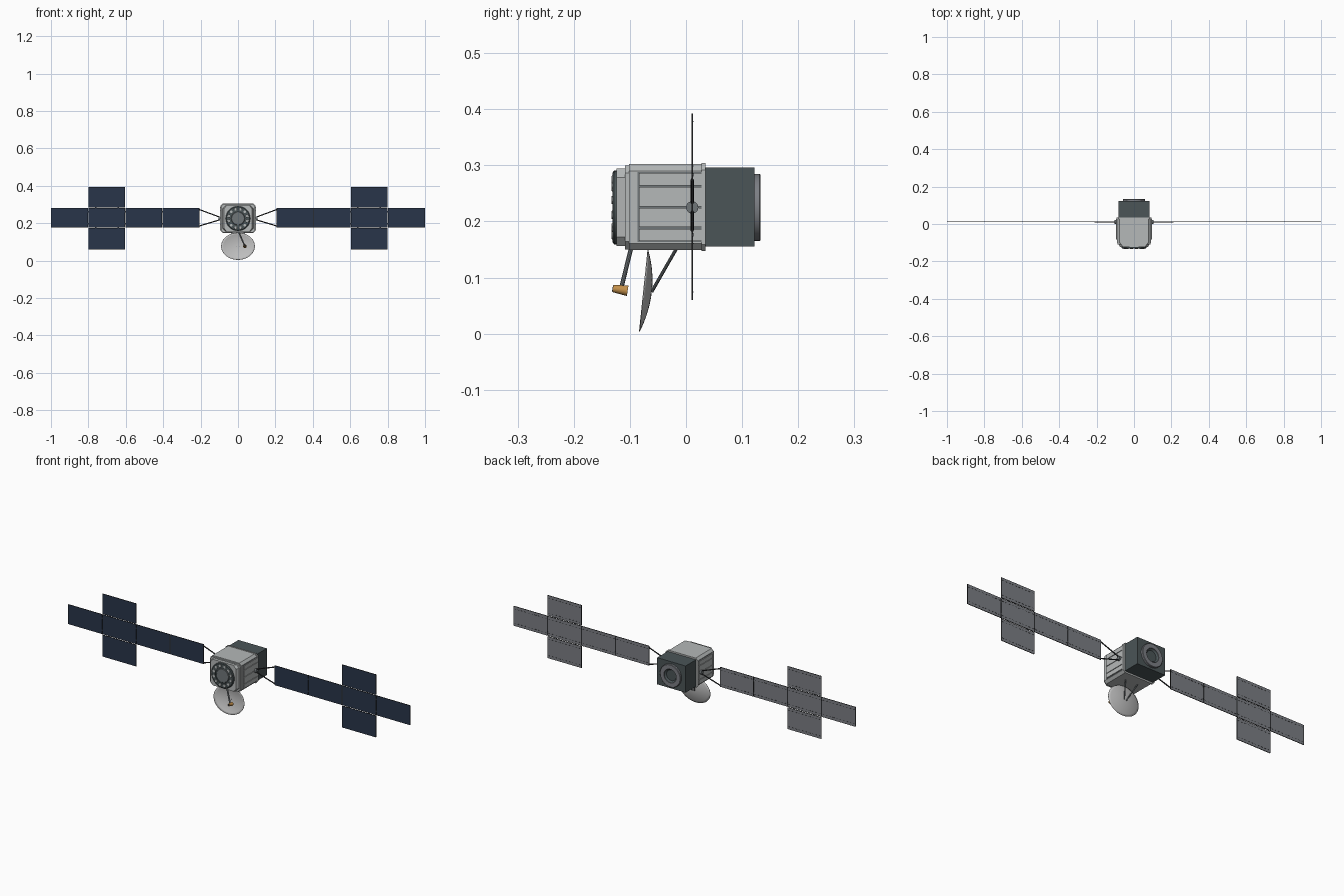
import bpy, bmesh, math
from mathutils import Vector, Matrix

cube = bpy.data.objects.get("Cube")
if cube:
    bpy.data.objects.remove(cube, do_unlink=True)


def material(name, r, g, b):
    m = bpy.data.materials.new(name)
    m.use_nodes = True
    m.diffuse_color = (r, g, b, 1)
    bsdf = next(n for n in m.node_tree.nodes if n.type == 'BSDF_PRINCIPLED')
    bsdf.inputs["Base Color"].default_value = (r, g, b, 1)
    return m


LIGHT = material("light_grey", 0.46, 0.48, 0.48)
DARK = material("dark_slate", 0.07, 0.09, 0.095)
NAVY = material("solar_navy", 0.022, 0.036, 0.068)
BACK = material("panel_back_grey", 0.2, 0.21, 0.23)
BLACK = material("near_black", 0.025, 0.027, 0.03)
MID = material("mid_grey", 0.16, 0.18, 0.19)
WHITE = material("dish_grey", 0.52, 0.52, 0.52)
GOLD = material("gold", 0.55, 0.28, 0.07)
CZ = 0.225          # height of the body axis
PY = 0.011          # depth of the solar wings


def finish(name, bm, *mats, smooth=False):
    me = bpy.data.meshes.new(name)
    bm.to_mesh(me)
    bm.free()
    ob = bpy.data.objects.new(name, me)
    bpy.context.collection.objects.link(ob)
    for m in mats:
        me.materials.append(m)
    if smooth:
        bpy.ops.object.select_all(action='DESELECT')
        ob.select_set(True)
        bpy.context.view_layer.objects.active = ob
        bpy.ops.object.shade_smooth_by_angle(angle=math.radians(35))
    return ob


def add_box(bm, lo, hi):
    lo, hi = Vector(lo), Vector(hi)
    mat = Matrix.Translation((lo + hi) / 2) @ Matrix.Diagonal((*(hi - lo), 1))
    return bmesh.ops.create_cube(bm, size=1, matrix=mat)["verts"]


def box(name, lo, hi, mat, bevel=0):
    bm = bmesh.new()
    add_box(bm, lo, hi)
    if bevel:
        edges = [e for e in bm.edges if abs((e.verts[0].co - e.verts[1].co).y) > 1e-4]
        bmesh.ops.bevel(bm, geom=edges, offset=bevel, segments=1, affect='EDGES')
    return finish(name, bm, mat)


def rod(name, a, b, r1, mat, r2=None, sides=10):
    a, b = Vector(a), Vector(b)
    d = b - a
    bm = bmesh.new()
    m = Matrix.Translation((a + b) / 2) @ d.to_track_quat('Z', 'Y').to_matrix().to_4x4()
    bmesh.ops.create_cone(bm, cap_ends=True, segments=sides, radius1=r1,
                          radius2=r1 if r2 is None else r2, depth=d.length, matrix=m)
    return finish(name, bm, mat, smooth=True)


def lathe(name, profile, mat, sides=32):
    """Revolve (radius, y) points around the body axis."""
    bm = bmesh.new()
    vs = [bm.verts.new((r, y, CZ)) for r, y in profile]
    es = [bm.edges.new(p) for p in zip(vs, vs[1:])]
    bmesh.ops.spin(bm, geom=vs + es, cent=(0, 0, CZ), axis=(0, 1, 0),
                   angle=math.tau, steps=sides, use_duplicate=False)
    bmesh.ops.remove_doubles(bm, verts=bm.verts, dist=1e-5)
    bmesh.ops.recalc_face_normals(bm, faces=bm.faces)
    return finish(name, bm, mat, smooth=True)


# Body: main box, stepped tapering nose, rear flange and service module
box("main_body", (-0.09, -0.102, 0.149), (0.09, 0.03, 0.302), LIGHT, 0.012)
box("nose_collar", (-0.087, -0.109, 0.15), (0.087, -0.1, 0.3), LIGHT, 0.014)
bm = bmesh.new()
add_box(bm, (-0.083, -0.124, 0.156), (0.083, -0.108, 0.294))
bmesh.ops.bevel(bm, geom=[e for e in bm.edges if abs((e.verts[0].co - e.verts[1].co).y) > 1e-4],
                offset=0.016, segments=1, affect='EDGES')
for v in bm.verts:
    if v.co.y < -0.12:
        v.co.x *= 0.9
finish("nose_plate", bm, LIGHT)
box("rear_flange", (-0.094, 0.028, 0.147), (0.094, 0.035, 0.304), LIGHT, 0.012)
box("service_module", (-0.083, 0.033, 0.155), (0.083, 0.122, 0.296), DARK)

# Front docking ring with a circle of round fittings
lathe("front_ring", [(0, -0.126), (0.042, -0.126), (0.042, -0.131), (0.062, -0.131),
                     (0.066, -0.128), (0.066, -0.122)], DARK)
lathe("front_hub", [(0, -0.129), (0.034, -0.129), (0.037, -0.125)], MID)
for i in range(12):
    a = math.tau * (i + 0.5) / 12
    x, z = 0.051 * math.cos(a), CZ + 0.051 * math.sin(a)
    rod("front_fitting", (x, -0.129, z), (x, -0.1325, z), 0.0085, LIGHT, 0.007, 12)

# Rear engine ring
lathe("rear_ring", [(0.036, 0.12), (0.036, 0.133), (0.058, 0.133), (0.06, 0.131),
                    (0.06, 0.12)], BACK)
lathe("rear_nozzle", [(0, 0.123), (0.028, 0.123), (0.037, 0.131)], DARK)

# Slatted side panels, wing pivots and yokes
for s in (-1, 1):
    x0, x1 = sorted((s * 0.088, s * 0.0915))
    box("side_backing", (x0, -0.086, 0.163), (x1, 0.029, 0.288), MID)
    x0, x1 = sorted((s * 0.089, s * 0.095))
    for z0, z1 in ((0.165, 0.187), (0.19, 0.224), (0.227, 0.261), (0.264, 0.286)):
        box("side_slat", (x0, -0.084, z0), (x1, 0.028, z1), LIGHT)
    rod("wing_pivot", (s * 0.088, PY, CZ), (s * 0.104, PY, CZ), 0.011, MID, sides=20)
    for dz in (-1, 1):
        rod("wing_yoke", (s * 0.094, PY, CZ + dz * 0.006),
            (s * 0.21, PY, 0.229 + dz * 0.045), 0.003, BLACK, sides=8)


def solar_panel(x0, x1, z0, z1):
    """Dark framed sheet with cells at the front and a grey back with dashes."""
    bm = bmesh.new()
    add_box(bm, (x0, PY - 0.0015, z0), (x1, PY + 0.0015, z1))
    bm.normal_update()
    faces = [f for f in bm.faces if abs(f.normal.y) > 0.9]
    for f in bm.faces:
        f.material_index = 2
    bmesh.ops.inset_individual(bm, faces=faces, thickness=0.0016)
    for f in faces:
        f.material_index = 0 if f.normal.y < 0 else 1
    old = set(bm.faces)
    step = (x1 - x0) / 10
    for i in range(10):
        cx = x0 + (i + 0.5) * step
        for z in (z0 + 0.014, z1 - 0.014):
            add_box(bm, (cx - 0.0045, PY + 0.001, z - 0.001),
                    (cx + 0.0045, PY + 0.0022, z + 0.001))
    for f in bm.faces:
        if f not in old:
            f.material_index = 2
    finish("solar_panel", bm, NAVY, BACK, BLACK)


# Each wing is a row of four panels plus one above and one below the third
joints = (0.207, 0.404, 0.602, 0.801, 1.0)
for s in (-1, 1):
    for i in range(4):
        x0, x1 = joints[i] + (0.001 if i else 0), joints[i + 1] - (0.001 if i < 3 else 0)
        spans = [(0.178, 0.282)]
        if i == 2:
            spans += [(0.285, 0.392), (0.06, 0.1745)]
        for z0, z1 in spans:
            solar_panel(*sorted((s * x0, s * x1)), z0, z1)
    # Hinges across the joints
    for x in joints[1:4]:
        for z in (0.198, 0.262):
            box("panel_hinge", (s * x - 0.003, PY - 0.001, z - 0.004),
                (s * x + 0.003, PY + 0.0024, z + 0.004), BLACK)
    for z in (0.1762, 0.2835):
        for x in (0.64, 0.76):
            box("panel_hinge", (s * x - 0.004, PY - 0.001, z - 0.003),
                (s * x + 0.004, PY + 0.0024, z + 0.003), BLACK)

# Oval dish, hollow side to the front and leaning slightly
bm = bmesh.new()
rings, sides = 8, 40
bmesh.ops.create_circle(bm, cap_ends=False, segments=sides, radius=1)
rim = list(bm.edges)
for k in range(rings - 1, 0, -1):
    out = bmesh.ops.extrude_edge_only(bm, edges=rim)["geom"]
    rim = [g for g in out if isinstance(g, bmesh.types.BMEdge)]
    for v in (g for g in out if isinstance(g, bmesh.types.BMVert)):
        v.co *= k / (k + 1)
bmesh.ops.contextual_create(bm, geom=rim)
for v in bm.verts:
    u, w = v.co.x, v.co.y
    z = 0.0765 + 0.0725 * w
    v.co = (0.09 * u, -0.0755 + 0.0075 * w + 0.014 * (1 - u * u - w * w), z)
bmesh.ops.recalc_face_normals(bm, faces=bm.faces)
dish = finish("antenna_dish", bm, WHITE, smooth=True)
shell = dish.modifiers.new("thickness", 'SOLIDIFY')
shell.thickness = 0.0015
shell.offset = 0

# Feed horn on its arm, and the struts behind the dish
rod("feed_arm", (0.004, -0.098, 0.152), (0.034, -0.115, 0.083), 0.004, MID)
rod("feed_horn", (0.037, -0.104, 0.0765), (0.037, -0.13, 0.0805), 0.0095, GOLD, 0.0065, 16)
rod("feed_tip", (0.037, -0.129, 0.0803), (0.037, -0.131, 0.0806), 0.005, BLACK, sides=16)
for s in (-1, 1):
    rod("dish_strut", (s * 0.035, -0.018, 0.15), (s * 0.006, -0.061, 0.075), 0.003, MID)
